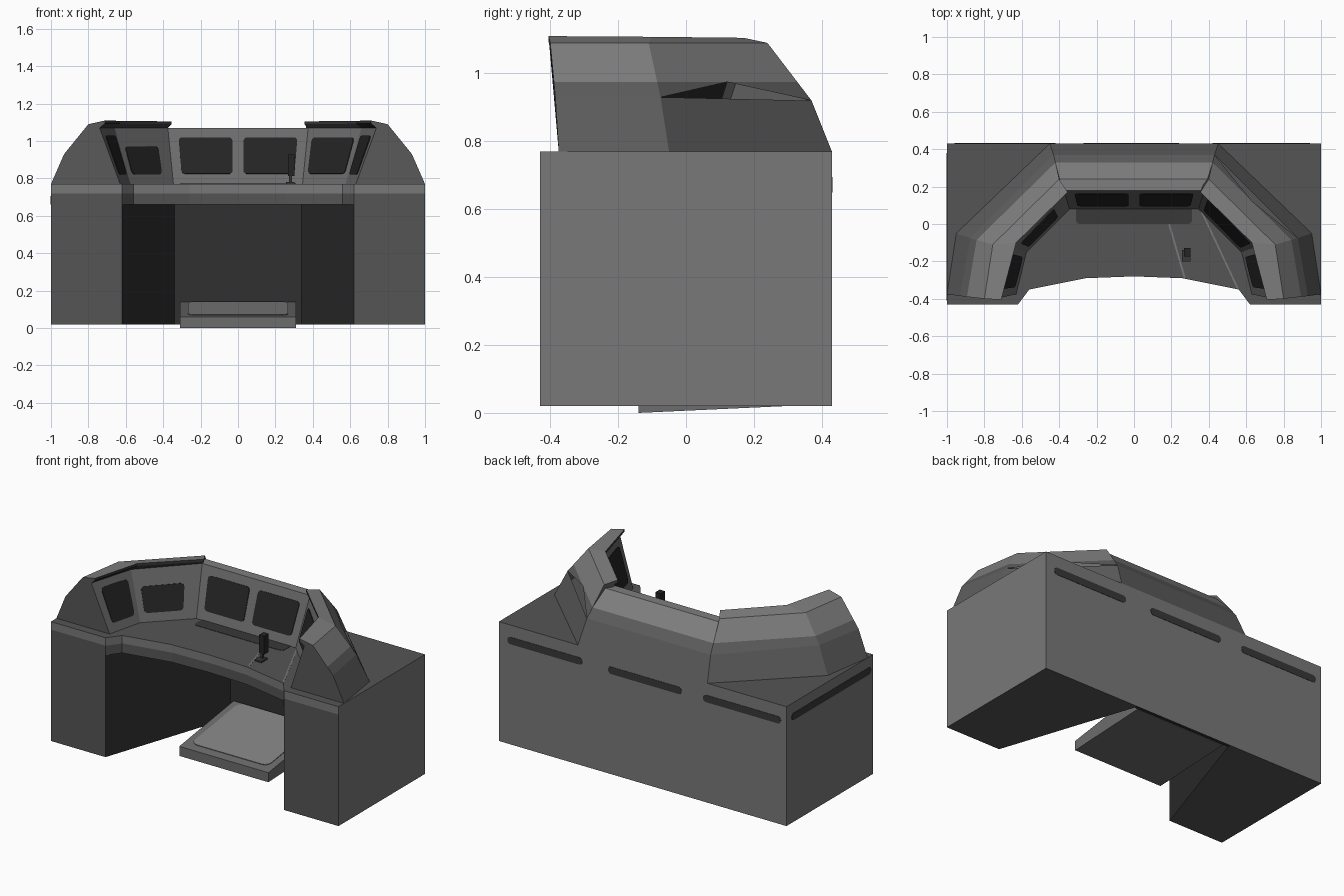
import bpy, bmesh, math
from mathutils import Vector

cube = bpy.data.objects.get("Cube")
if cube:
    bpy.data.objects.remove(cube, do_unlink=True)


def make_mat(name, v):
    m = bpy.data.materials.new(name)
    m.use_nodes = True
    m.diffuse_color = (v, v, v, 1)
    m.node_tree.nodes["Principled BSDF"].inputs["Base Color"].default_value = (v, v, v, 1)
    return m


side_grey = make_mat("side grey", 0.19)
desk_grey = make_mat("desk grey", 0.09)
trim_grey = make_mat("trim grey", 0.19)
inner_dark = make_mat("inner dark", 0.03)
shell_grey = make_mat("shell grey", 0.11)
shell_light = make_mat("shell light grey", 0.21)
panel_grey = make_mat("panel grey", 0.15)
screen_black = make_mat("screen black", 0.018)
slot_dark = make_mat("slot dark", 0.04)
pad_light = make_mat("pad light grey", 0.23)


def finish(name, bm, mats):
    me = bpy.data.meshes.new(name)
    bm.to_mesh(me)
    bm.free()
    for m in mats:
        me.materials.append(m)
    ob = bpy.data.objects.new(name, me)
    bpy.context.collection.objects.link(ob)
    return ob


def solid(name, lower, upper, mats, rule=None):
    """Closed solid between two matching outlines, coloured by face normal."""
    bm = bmesh.new()
    a = [bm.verts.new(p) for p in lower]
    b = [bm.verts.new(p) for p in upper]
    bm.faces.new(a[::-1])
    bm.faces.new(b)
    n = len(a)
    for i in range(n):
        j = (i + 1) % n
        bm.faces.new((a[i], a[j], b[j], b[i]))
    bmesh.ops.recalc_face_normals(bm, faces=bm.faces)
    bm.normal_update()
    if rule:
        for f in bm.faces:
            f.material_index = rule(f.normal)
    return finish(name, bm, mats)


def prism(name, outline, z0, z1, mats, rule=None):
    return solid(name, [(x, y, z0) for x, y in outline],
                 [(x, y, z1) for x, y in outline], mats, rule)


def box(name, centre, size, mat):
    (x, y, z), (w, d, h) = centre, size
    pts = [(x + sx * w / 2, y + sy * d / 2) for sx, sy in ((-1, -1), (1, -1), (1, 1), (-1, 1))]
    return prism(name, pts, z - h / 2, z + h / 2, [mat])


def plate(name, quad, u, v, mat, radius=0.02, lift=0.004):
    """Thin rounded plate lying on a four-cornered surface, over a u and v range."""
    p, q, r, s = [Vector(c) for c in quad]
    normal = (q - p).cross(s - p).normalized()
    ru = radius / (q - p).length
    rv = radius / (s - p).length
    pts = []
    for k, (cu, cv) in enumerate(((u[1] - ru, v[1] - rv), (u[0] + ru, v[1] - rv),
                                  (u[0] + ru, v[0] + rv), (u[1] - ru, v[0] + rv))):
        for step in range(4):
            t = math.radians(90 * k + 30 * step)
            a, b = cu + ru * math.cos(t), cv + rv * math.sin(t)
            pts.append(p.lerp(q, a).lerp(s.lerp(r, a), b))
    return solid(name, [c - normal * 0.002 for c in pts],
                 [c + normal * lift for c in pts], [mat])


# Desk: worktop with curved front, two pedestals, back panel
half = [(0.26, -0.29), (0.56, -0.35), (0.62, -0.43), (1, -0.43), (1, 0.43)]
top = [(0, -0.28)] + half + [(-x, y) for x, y in reversed(half)]
desk_mats = [side_grey, desk_grey, trim_grey, inner_dark]


def outer(n, front):
    if n.z > 0.5:
        return 1
    if n.z < -0.5:
        return 3
    return 0 if n.y > 0.9 or abs(n.x) > 0.99 else front


prism("worktop_lower", top, 0.66, 0.72, desk_mats, lambda n: outer(n, 1))
prism("worktop_upper", top, 0.72, 0.77, desk_mats, lambda n: outer(n, 2))


def pedestal_rule(n):
    if abs(n.z) > 0.5:
        return 1
    return 3 if -0.9 < n.y < -0.1 else outer(n, 1)


for s, label in ((1, "left"), (-1, "right")):
    prism(label + "_pedestal", [(s * x, y) for x, y in
          ((0.62, -0.43), (1, -0.43), (1, 0.43), (0.34, 0.43), (0.34, 0.41))],
          0.02, 0.66, desk_mats, pedestal_rule)
prism("back_panel", [(-0.34, 0.41), (0.34, 0.41), (0.34, 0.43), (-0.34, 0.43)],
      0.02, 0.66, desk_mats, lambda n: 0 if n.y > 0.5 else 3)

# Vent slots on the back and on one side
for i, (x0, x1) in enumerate(((0.94, 0.42), (0.24, -0.27), (-0.42, -0.96))):
    plate("back_slot_%d" % (i + 1), [(x0, 0.43, 0.65), (x1, 0.43, 0.65), (x1, 0.43, 0.695),
          (x0, 0.43, 0.695)], (0, 1), (0, 1), slot_dark, 0.02, 0.002)
plate("side_slot", [(-1, 0.38, 0.66), (-1, -0.41, 0.66), (-1, -0.41, 0.705), (-1, 0.38, 0.705)],
      (0, 1), (0, 1), slot_dark, 0.02, 0.002)

# Sloping footrest with pad
w = 0.31
solid("footrest", [(-w, -0.14, 0), (w, -0.14, 0), (w, 0.4, 0.025), (-w, 0.4, 0.025)],
      [(-w, -0.14, 0.06), (w, -0.14, 0.06), (w, 0.4, 0.14), (-w, 0.4, 0.14)], [panel_grey])
plate("footrest_pad", [(-w, -0.14, 0.06), (w, -0.14, 0.06), (w, 0.4, 0.14), (-w, 0.4, 0.14)],
      (0.07, 0.93), (0.1, 0.98), pad_light, 0.04)

# Hood stations: outer foot, crease, colour line, shoulder, lip, lip underside, panel top, panel foot


def station(foot, crease, shoulder, lip, head, base):
    c, sh = Vector(crease), Vector(shoulder)
    line = c.lerp(sh, (0.975 - c.z) / (sh.z - c.z))
    lip = Vector(lip)
    return [Vector((*foot, 0.77)), c, line, sh, lip, lip - Vector((0, 0, 0.015)),
            Vector((*head, 1.07)), Vector((*base, 0.77))]


front = station((1, -0.375), (0.93, -0.385, 0.93), (0.8, -0.4, 1.09),
                (0.71, -0.405, 1.11), (0.74, -0.4), (0.63, -0.375))
corner = station((0.95, -0.05), (0.875, -0.075, 0.93), (0.755, -0.11, 1.09),
                 (0.63, -0.1, 1.108), (0.66, -0.12), (0.575, -0.15))
inner = station((0.45, 0.43), (0.43, 0.37, 0.92), (0.4, 0.24, 1.09),
                (0.355, 0.17, 1.105), (0.375, 0.18), (0.345, 0.08))
row_mats = [0, 0, 1, 1, 2, 2, 3]
hood_mats = [shell_grey, shell_light, slot_dark, panel_grey]


def mirrored(points, s):
    return [Vector((p.x * s, p.y, p.z)) for p in points]


def add_face(bm, pts, s, mat):
    f = bm.faces.new([bm.verts.new(p) for p in (pts if s > 0 else pts[::-1])])
    f.material_index = mat


for s, label in ((1, "left"), (-1, "right")):
    bm = bmesh.new()
    rings = [mirrored(r, s) for r in (front, corner, inner)]
    for k in range(2):
        a, b = rings[k], rings[k + 1]
        for j, m in enumerate(row_mats):
            if s > 0 and k == 1 and j == 1:
                # Open notch along the crease of one wing
                mid = (a[2] + b[2]) / 2
                add_face(bm, [a[1], mid, a[2]], s, m)
                add_face(bm, [b[1], b[2], mid], s, m)
            else:
                add_face(bm, [a[j], b[j], b[j + 1], a[j + 1]], s, m)
    add_face(bm, rings[0], s, 0)
    add_face(bm, rings[2][::-1], s, 0)
    bmesh.ops.remove_doubles(bm, verts=bm.verts, dist=0.0001)
    finish(label + "_hood_wing", bm, hood_mats)

# Lower centre section of the hood, without the lip
mid_ring = [p.copy() for p in inner[:4] + inner[6:]]
mid_ring[3].z = 1.07
bm = bmesh.new()
left, right = mid_ring, mirrored(mid_ring, -1)
for j, m in enumerate((0, 0, 1, 1, 3)):
    add_face(bm, [left[j], right[j], right[j + 1], left[j + 1]], 1, m)
bmesh.ops.remove_doubles(bm, verts=bm.verts, dist=0.0001)
finish("hood_centre", bm, hood_mats)


# Screens set on the inner panels
def panel(a, b):
    return [a[-1], b[-1], b[-2], a[-2]]


middle = panel(right, left)
plate("centre_screen_right", middle, (0.07, 0.46), (0.18, 0.83), screen_black)
plate("centre_screen_left", middle, (0.54, 0.93), (0.18, 0.83), screen_black)
plate("wing_screen_left", panel(inner, corner), (0.1, 0.92), (0.18, 0.83), screen_black)
plate("end_screen_left", panel(corner, front), (0.13, 0.82), (0.17, 0.86), screen_black)
mi, mc, mf = [mirrored(r, -1) for r in (inner, corner, front)]
plate("wing_screen_right", panel(mc, mi), (0.1, 0.76), (0.17, 0.67), screen_black)
plate("end_screen_right", panel(mf, mc), (0.18, 0.87), (0.17, 0.86), screen_black)

# Dark strip on the worktop below the centre screens
plate("desk_strip", [(-w, 0, 0.77), (w, 0, 0.77), (w, 0.09, 0.77), (-w, 0.09, 0.77)],
      (0, 1), (0, 1), slot_dark, 0.02, 0.002)

# Narrow seams in the worktop
for i, (x0, y0, x1, y1) in enumerate(((0.27, -0.285, 0.165, 0.08), (0.555, -0.345, 0.36, 0.07))):
    plate("desk_seam_%d" % (i + 1), [(x0 - 0.005, y0, 0.77), (x0 + 0.005, y0, 0.77),
          (x1 + 0.005, y1, 0.77), (x1 - 0.005, y1, 0.77)], (0, 1), (0, 1), trim_grey, 0.001, 0.001)

# Desk microphone
box("microphone_base", (0.28, -0.17, 0.775), (0.045, 0.06, 0.012), slot_dark)
box("microphone_stem", (0.28, -0.16, 0.8), (0.015, 0.015, 0.05), slot_dark)
box("microphone_head", (0.285, -0.15, 0.87), (0.036, 0.045, 0.115), screen_black)
